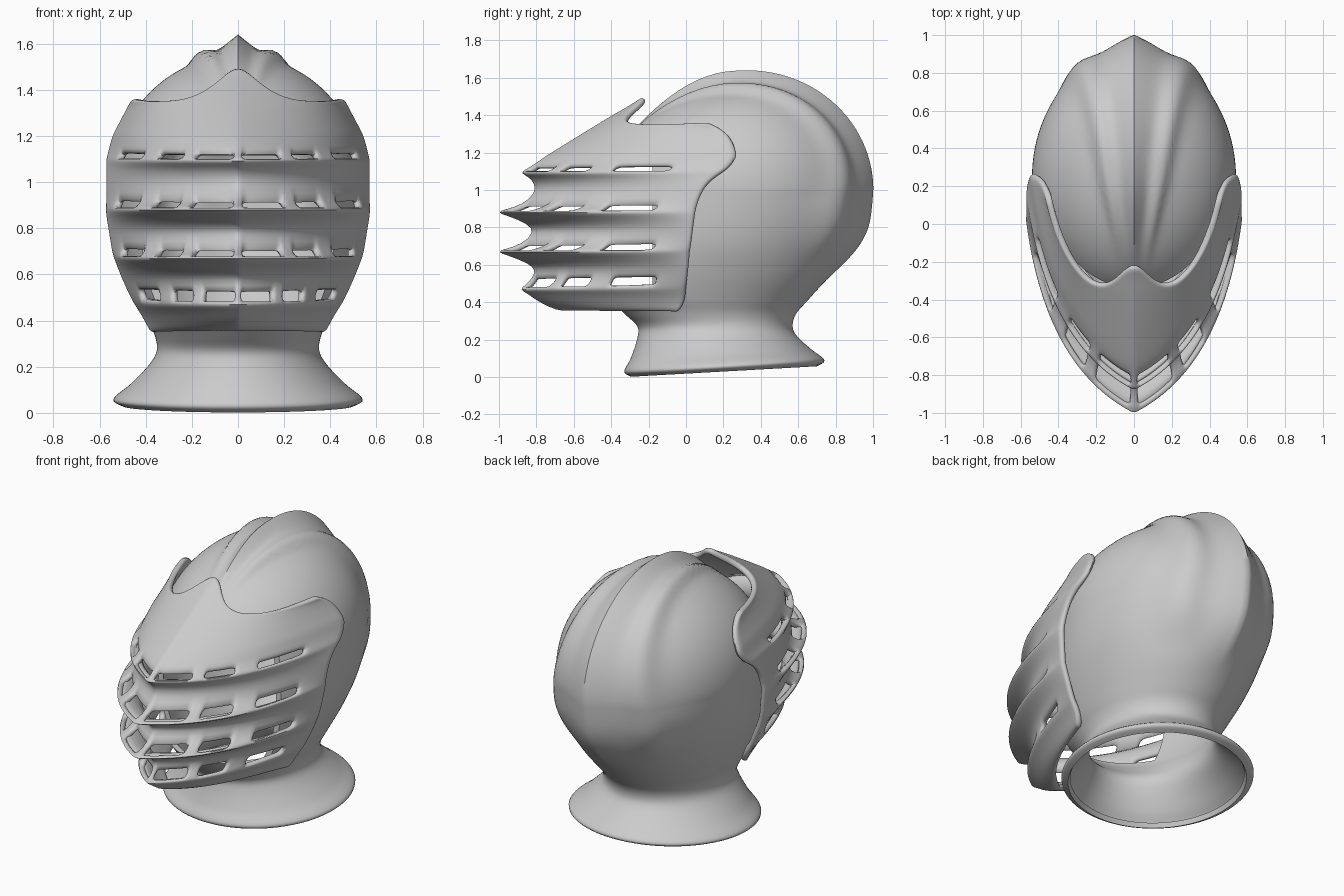
import bpy, bmesh, math
from mathutils import Vector

if "Cube" in bpy.data.objects:
    bpy.data.objects.remove(bpy.data.objects["Cube"])


def lerp_table(table, z):
    """Piecewise linear lookup, clamped at both ends."""
    if z <= table[0][0]:
        return table[0][1]
    for (a, va), (b, vb) in zip(table, table[1:]):
        if z <= b:
            return va + (vb - va) * (z - a) / (b - a)
    return table[-1][1]


def catmull(rows, steps):
    """Smooth interpolation through rows of numbers."""
    out = []
    for i in range(len(rows) - 1):
        p = [rows[max(i - 1, 0)], rows[i], rows[i + 1], rows[min(i + 2, len(rows) - 1)]]
        for k in range(steps):
            t = k / steps
            out.append([b + .5 * t * (c - a + t * (2*a - 5*b + 4*c - d + t * (3*(b - c) + d - a)))
                        for a, b, c, d in zip(*p)])
    return out


def smooth(a, b, x):
    t = min(max((x - a) / (b - a), 0), 1)
    return t * t * (3 - 2 * t)


def make_object(name, bm):
    bmesh.ops.recalc_face_normals(bm, faces=bm.faces)
    mesh = bpy.data.meshes.new(name)
    bm.to_mesh(mesh)
    bm.free()
    ob = bpy.data.objects.new(name, mesh)
    bpy.context.collection.objects.link(ob)
    return ob


def finish(ob, angle):
    bpy.ops.object.select_all(action='DESELECT')
    bpy.context.view_layer.objects.active = ob
    ob.select_set(True)
    for m in list(ob.modifiers):
        bpy.ops.object.modifier_apply(modifier=m.name)
    bpy.ops.object.shade_smooth_by_angle(angle=math.radians(angle))


# Skull, neck and flared collar: elliptical rings (z, front y, back y, half width)
rings = catmull([
    (.0, -.295, .70, .50), (.03, -.33, .74, .54), (.10, -.295, .67, .465),
    (.20, -.262, .595, .385), (.27, -.26, .57, .352), (.34, -.33, .59, .362),
    (.42, -.41, .66, .40), (.55, -.46, .77, .455), (.70, -.46, .85, .505),
    (.85, -.44, .895, .53), (1.0, -.42, .912, .54)], 5)
for i in range(30):
    t = math.radians(i * 3)
    c = math.cos(t)
    rings.append((1 + .55 * math.sin(t), .33 - .75 * c, .33 + .582 * c, .54 * c))


def ridged(p):
    """Raise the centre comb and the two side ribs that fan to the back."""
    d = p - Vector((0, .3, .95))
    deg = math.degrees(math.atan2(d.z, -d.y)) % 360
    env = smooth(30, 85, deg) * (1 - smooth(190, 228, deg))
    if env == 0:
        return p
    xr = .055 + .24 * min(max((deg - 35) / 150, 0), 1)
    x = abs(p.x)
    h = .09 * max(0, 1 - x / xr) ** 1.5 + .042 * math.exp(-((x - xr) / (.3 * xr)) ** 2)
    return p + d.normalized() * h * env


SEG = 128
bm = bmesh.new()
loops = []
for z, f, b, w in rings:
    loop = []
    for k in range(SEG):
        a = 2 * math.pi * k / SEG
        y = (f + b) / 2 - (b - f) / 2 * math.cos(a)
        tilt = .06 * (y + .33) / 1.07 * (1 - smooth(.04, .3, z))
        loop.append(bm.verts.new(ridged(Vector((w * math.sin(a), y, z + tilt)))))
    loops.append(loop)
for lo, hi in zip(loops, loops[1:]):
    for k in range(SEG):
        j = (k + 1) % SEG
        bm.faces.new((lo[k], lo[j], hi[j], hi[k]))
pole = bm.verts.new(ridged(Vector((0, .33, 1.55))))
for k in range(SEG):
    bm.faces.new((loops[-1][k], loops[-1][(k + 1) % SEG], pole))
skull = make_object("helmet_skull", bm)
m = skull.modifiers.new("thickness", 'SOLIDIFY')
m.thickness, m.offset = .03, -1

# Face opening behind the visor
bpy.ops.mesh.primitive_cube_add(size=1, location=(0, -.59, .845))
cutter = bpy.context.object
cutter.name = "face_cutter"
cutter.scale = (1.4, .82, .81)
cutter.hide_render = True
m = skull.modifiers.new("face_opening", 'BOOLEAN')
m.operation, m.object, m.solver = 'DIFFERENCE', cutter, 'EXACT'
finish(skull, 50)
bpy.data.objects.remove(cutter)

# Visor: front profile, half width and rear edge, each against height
PROFILE = [(.345, -.65), (.375, -.74), (.415, -.81), (.45, -.855), (.468, -.895), (.49, -.865),
           (.528, -.825), (.575, -.805), (.61, -.85), (.65, -.955), (.67, -1.02),
           (.685, -.97), (.71, -.88), (.775, -.81), (.82, -.85), (.862, -.955),
           (.88, -1.02), (.897, -.97), (.92, -.88), (.985, -.805), (1.04, -.815),
           (1.07, -.845), (1.092, -.89), (1.108, -.865), (1.13, -.825), (1.18, -.755),
           (1.3, -.56), (1.4, -.395), (1.46, -.29), (1.5, -.23)]
WIDTH = [(.345, .38), (.42, .42), (.5, .47), (.6, .515), (.7, .55), (.85, .575), (1.1, .575),
         (1.2, .55), (1.36, .465), (1.5, .36)]
REAR = [(.345, -.05), (.39, -.01), (.5, .0), (.8, .035), (.95, .06), (1.03, .1), (1.09, .18),
        (1.14, .245), (1.19, .27), (1.25, .255), (1.3, .225), (1.34, .17), (1.36, .09)]
SLIT_ROWS = [(.489, .529), (.684, .711), (.896, .921), (1.107, 1.131)]
SLIT_COLS = [(1, 10), (13, 20), (25, 34)]
HALF = 40


def visor_point(c, zk):
    v = abs(c) / HALF
    u = 1 - v
    span = 1.45 * v - .45 * v * v
    top = 1.355 + .145 * math.exp(-(.5 * span / .17) ** 2)
    z = zk if zk < 1.135 else 1.13 + (zk - 1.13) * (top - 1.13) / .37
    p, w, e = (lerp_table(t, z) for t in (PROFILE, WIDTH, REAR))
    ctrl = .05 + (p - .05) * .77
    e = .05 + (e - .05) * v ** 4
    y = u * u * p + 2 * u * v * ctrl + v * v * e
    # ridges also stand out sideways, fading toward the rear edge
    bulge = min(max(-p - .86, -.05), .16) * .9 * v * u
    return Vector((math.copysign(w * span + bulge, c), y, z))


heights = sorted([z for z, _ in PROFILE] + [1.22, 1.26, 1.33, 1.365, 1.43, 1.48])
bm = bmesh.new()
grid = [[bm.verts.new(visor_point(c, z)) for c in range(-HALF, HALF + 1)] for z in heights]
for r in range(len(heights) - 1):
    zm = (heights[r] + heights[r + 1]) / 2
    for c in range(2 * HALF):
        col = c - HALF if c >= HALF else HALF - 1 - c
        if any(a < zm < b for a, b in SLIT_ROWS) and any(a <= col < b for a, b in SLIT_COLS):
            continue
        bm.faces.new((grid[r][c], grid[r][c + 1], grid[r + 1][c + 1], grid[r + 1][c]))
visor = make_object("visor", bm)
# Make sure the visor normals point forward so it thickens inward
if sum(f.normal.y * f.area for f in visor.data.polygons) > 0:
    visor.data.flip_normals()
m = visor.modifiers.new("thickness", 'SOLIDIFY')
m.thickness, m.offset = .035, -1
m = visor.modifiers.new("rounding", 'SUBSURF')
m.levels = m.render_levels = 1
finish(visor, 60)
